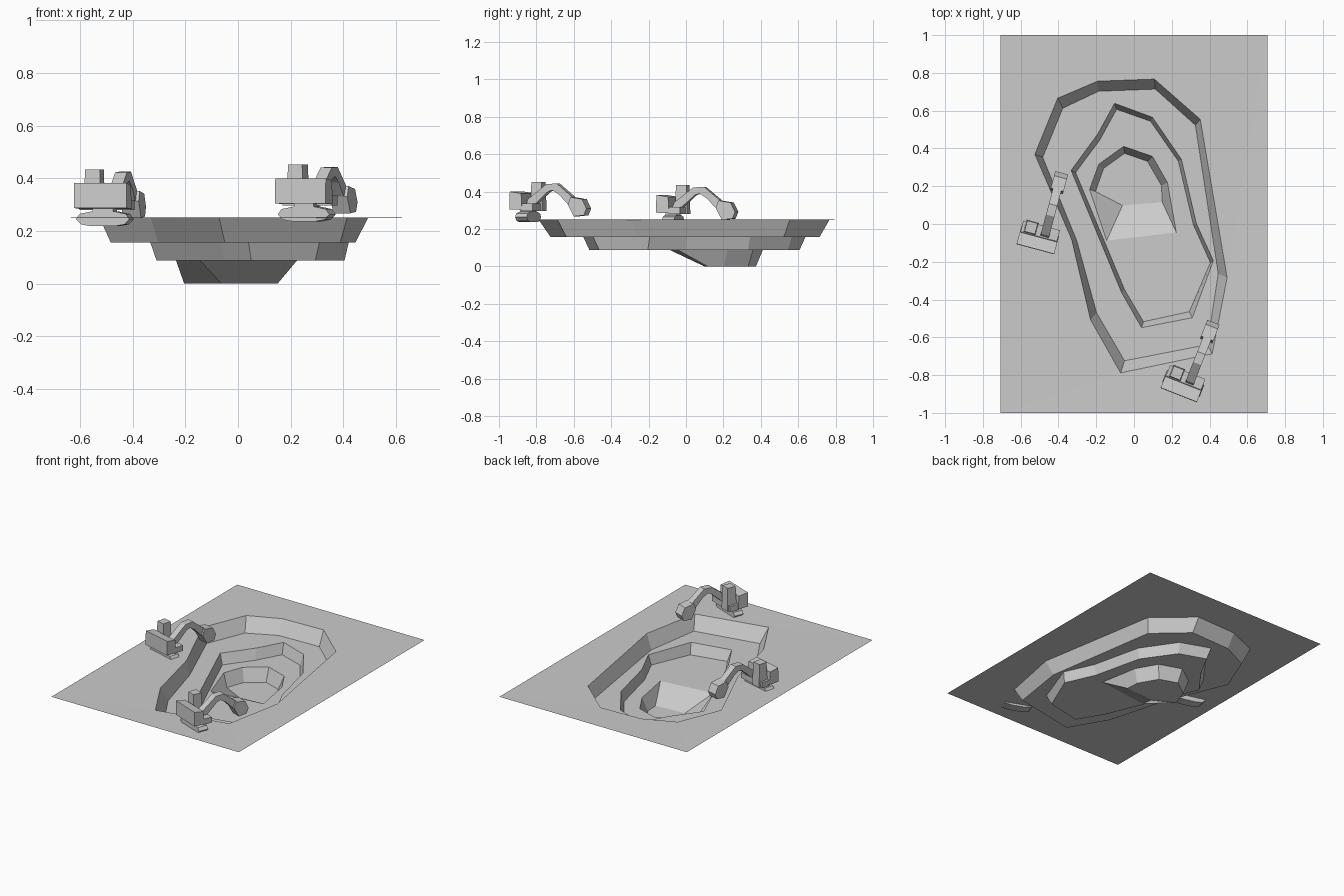
import bpy, bmesh
from math import radians
from mathutils import Matrix, Vector

if "Cube" in bpy.data.objects:
    bpy.data.objects.remove(bpy.data.objects["Cube"])

# Pit outlines, each as the upper and lower edge of a sloping wall
rim_top = [(-.404, .666), (-.193, .756), (.108, .767), (.351, .554), (.493, -.284),
           (.414, -.687), (-.071, -.788), (-.23, -.507), (-.33, -.082), (-.525, .369)]
rim_low = [(-.377, .613), (-.187, .703), (.113, .714), (.325, .523), (.446, -.263),
           (.388, -.639), (-.05, -.724), (-.198, -.47), (-.303, -.088), (-.483, .353)]
mid_top = [(-.103, .639), (.098, .565), (.251, .342), (.33, .003), (.42, -.194),
           (.309, -.496), (.04, -.549), (-.066, -.363), (-.333, .284), (-.193, .475)]
mid_low = [(-.092, .607), (.087, .544), (.235, .332), (.314, -.003), (.404, -.204),
           (.293, -.464), (.05, -.517), (-.05, -.347), (-.309, .273), (-.182, .443)]
pit_top = [(-.055, .411), (.098, .358), (.177, .22), (.224, -.045),
           (-.145, -.088), (-.235, .183), (-.187, .316)]
pit_low = [(-.05, .374), (.071, .332), (.145, .204), (.15, .115),
           (-.061, .098), (-.204, .172), (-.161, .294)]
border = [(-.706, 1), (.706, 1), (.706, -1), (-.706, -1)]


def finish(name, bm, matrix=Matrix()):
    mesh = bpy.data.meshes.new(name)
    bm.to_mesh(mesh)
    bm.free()
    ob = bpy.data.objects.new(name, mesh)
    ob.matrix_world = matrix
    bpy.context.collection.objects.link(ob)
    return ob


# Stepped quarry ground: flat benches joined by sloping walls
def make_ground():
    bm = bmesh.new()

    def loop(points, z):
        vs = [bm.verts.new((x, y, z)) for x, y in points]
        es = [bm.edges.new((vs[i - 1], vs[i])) for i in range(len(vs))]
        return vs, es

    def wall(a, b):
        for i in range(len(a[0])):
            bm.faces.new((a[0][i - 1], a[0][i], b[0][i], b[0][i - 1]))

    def bench(a, b):
        bmesh.ops.triangle_fill(bm, use_beauty=True, edges=a[1] + b[1], normal=(0, 0, 1))

    edge = loop(border, .251)
    r1, r2 = loop(rim_top, .249), loop(rim_low, .157)
    m1, m2 = loop(mid_top, .157), loop(mid_low, .088)
    p1, p2 = loop(pit_top, .088), loop(pit_low, 0)
    bench(edge, r1)
    bench(r2, m1)
    bench(m2, p1)
    wall(r1, r2)
    wall(m1, m2)
    wall(p1, p2)
    bm.faces.new(p2[0])
    bm.normal_update()
    for f in bm.faces:
        if f.normal.z < 0:
            f.normal_flip()
    finish("quarry_ground", bm)


# Extrude a closed profile of 3D points along a vector
def prism(name, points, vec, matrix):
    bm = bmesh.new()
    face = bm.faces.new([bm.verts.new(p) for p in points])
    ext = bmesh.ops.extrude_face_region(bm, geom=[face], use_keep_orig=True)
    moved = [g for g in ext["geom"] if isinstance(g, bmesh.types.BMVert)]
    bmesh.ops.translate(bm, verts=moved, vec=Vector(vec))
    bmesh.ops.recalc_face_normals(bm, faces=bm.faces)
    return finish(name, bm, matrix)


def box(name, lo, hi, matrix, taper=1.0):
    bm = bmesh.new()
    bmesh.ops.create_cube(bm, size=1)
    for v in bm.verts:
        k = taper if v.co.z > 0 else 1
        v.co = Vector((a + b) / 2 + (b - a) * c for a, b, c in
                      zip(lo, hi, (v.co.x * k, v.co.y * k, v.co.z)))
    return finish(name, bm, matrix)


def side_profile(name, points, x, width, matrix):
    prism(name, [(x - width / 2, y, z) for y, z in points], (width, 0, 0), matrix)


# Excavator with its upper body turned across the tracks, arm along local +y
def excavator(tag, x, y, dz, turn):
    m = Matrix.Translation((x, y, dz)) @ Matrix.Rotation(radians(turn), 4, 'Z')
    half = [(-.105, .263), (-.085, .243), (-.045, .236)]
    track = half + [(-a, b) for a, b in reversed(half)]
    track += [(.09, .283), (.045, .292), (-.045, .292), (-.09, .283)]
    prism(tag + "_tracks", [(a, -.033, b) for a, b in track], (0, .066, 0), m)
    box(tag + "_turntable", (-.04, -.03, .285), (.04, .03, .305), m)
    side_profile(tag + "_engine_body",
                 [(-.067, .305), (-.065, .4), (.0, .39), (.005, .302)], 0, .206, m)
    box(tag + "_deck", (-.1, 0, .297), (.1, .064, .335), m)
    box(tag + "_cab", (-.085, .005, .297), (-.018, .073, .452), m, .86)
    # Bent boom, then bucket
    side_profile(tag + "_boom",
                 [(.005, .32), (.02, .36), (.125, .44), (.185, .443), (.275, .37),
                  (.25, .33), (.198, .384), (.16, .407), (.135, .4), (.045, .32)],
                 .03, .046, m)
    side_profile(tag + "_bucket",
                 [(.253, .331), (.268, .37), (.335, .359), (.36, .309),
                  (.345, .273), (.287, .267)], .03, .07, m)


make_ground()
excavator("front_excavator", .261, -.844, 0, -21.5)
excavator("left_excavator", -.505, -.069, -.018, -15)
